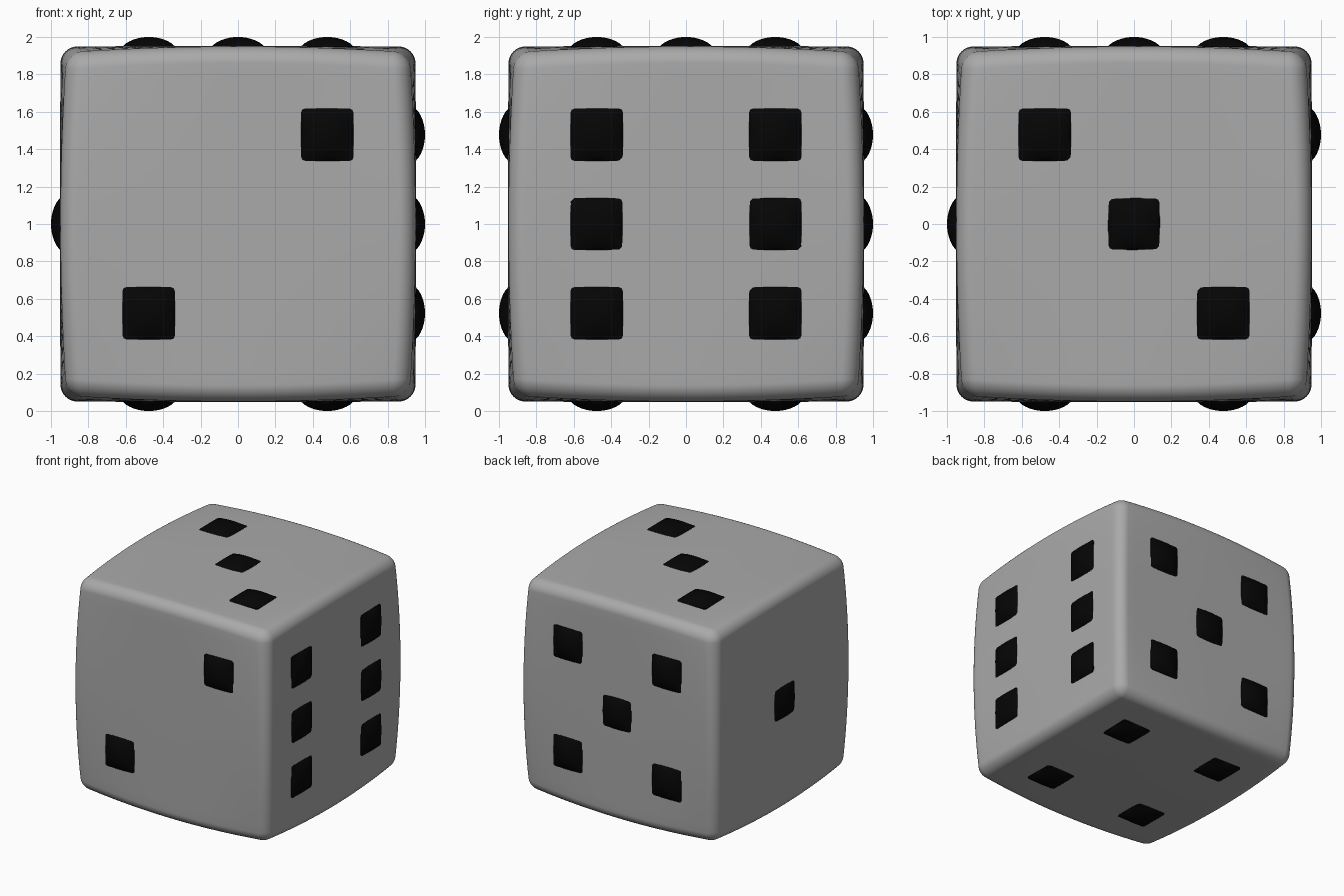
import bpy, bmesh, math
from mathutils import Vector, Matrix

if "Cube" in bpy.data.objects:
    bpy.data.objects.remove(bpy.data.objects["Cube"])

HALF, R = 0.952, 0.09      # body half size and edge radius
CORE = HALF - R
P, PR = 0.14, 0.02         # pip half size and plan corner radius
S = 0.477                  # pip spacing


def material(name, g):
    m = bpy.data.materials.new(name)
    m.diffuse_color = (g, g, g, 1)
    m.use_nodes = True
    m.node_tree.nodes["Principled BSDF"].inputs["Base Color"].default_value = m.diffuse_color
    return m


black = material("black", 0.0015)
grey = material("grey", 0.4)


def clamp(v, a):
    return max(-a, min(a, v))


def add_object(name, bm, mat):
    bmesh.ops.recalc_face_normals(bm, faces=bm.faces)
    for f in bm.faces:
        f.smooth = True
    me = bpy.data.meshes.new(name)
    bm.to_mesh(me)
    bm.free()
    me.materials.append(mat)
    ob = bpy.data.objects.new(name, me)
    bpy.context.collection.objects.link(ob)
    return ob


# Body: rounded cube whose faces and edges bulge gently
bm = bmesh.new()
bmesh.ops.create_cube(bm, size=2)
bmesh.ops.subdivide_edges(bm, edges=bm.edges[:], cuts=35, use_grid_fill=True)


def remap(t):
    a, k = abs(t), 2 / 3
    m = a / k * CORE if a <= k else CORE + (a - k) / (1 - k) * R
    return math.copysign(m, t)


for v in bm.verts:
    p = Vector([remap(c) for c in v.co])
    core = Vector([clamp(c, CORE) for c in p])
    # even out the angular spacing on the rounded parts
    d = Vector([R * math.tan(math.pi / 4 * c / R) for c in p - core])
    p = core + d.normalized() * R
    x, y, z = (c * c for c in p)
    k, m = 0.004, 0.044
    v.co = (p.x * (1 - k * (y + z) - m * y * z),
            p.y * (1 - k * (x + z) - m * x * z),
            p.z * (1 - k * (x + y) - m * x * y) + 1)
add_object("body", bm, grey)


# Pip: domed square pad with slightly rounded corners, sunk into the body
def pip(name, a, b, rot):
    bm = bmesh.new()
    bmesh.ops.create_grid(bm, x_segments=14, y_segments=14, size=P)
    rim = [e for e in bm.edges if e.is_boundary]
    for v in bm.verts:
        u, w = min(1, abs(v.co.x) / P), min(1, abs(v.co.y) / P)
        h = 0.95 + 0.05 * max(0, (1 - u * u) * (1 - w * w)) ** 0.8
        q = Vector((v.co.x, v.co.y))
        c = Vector((clamp(q.x, P - PR), clamp(q.y, P - PR)))
        d = q - c
        if d.length > 1e-6:
            q = c + d.normalized() * max(abs(d.x), abs(d.y))
        v.co = (q.x, q.y, h)
    skirt = bmesh.ops.extrude_edge_only(bm, edges=rim)["geom"]
    for v in skirt:
        if isinstance(v, bmesh.types.BMVert):
            v.co.z = 0.9
    bm.transform(Matrix.Translation((0, 0, 1)) @ rot @ Matrix.Translation((a * S, b * S, 0)))
    ob = add_object(name, bm, black)
    bpy.ops.object.select_all(action='DESELECT')
    ob.select_set(True)
    bpy.context.view_layer.objects.active = ob
    bpy.ops.object.shade_smooth_by_angle(angle=math.radians(50))


def axes(ux, uy):
    ux, uy = Vector(ux), Vector(uy)
    return Matrix((ux, uy, ux.cross(uy))).transposed().to_4x4()


four = [(a, b) for a in (-1, 1) for b in (-1, 1)]
faces = {
    "front": (axes((1, 0, 0), (0, 0, 1)), [(-1, -1), (1, 1)]),
    "right": (axes((0, 1, 0), (0, 0, 1)), four + [(-1, 0), (1, 0)]),
    "top": (axes((1, 0, 0), (0, 1, 0)), [(-1, 1), (0, 0), (1, -1)]),
    "left": (axes((0, -1, 0), (0, 0, 1)), [(0, 0)]),
    "back": (axes((-1, 0, 0), (0, 0, 1)), four + [(0, 0)]),
    "bottom": (axes((1, 0, 0), (0, -1, 0)), four),
}
for side, (rot, spots) in faces.items():
    for i, (a, b) in enumerate(spots):
        pip(f"{side}_pip_{i + 1}", a, b, rot)
